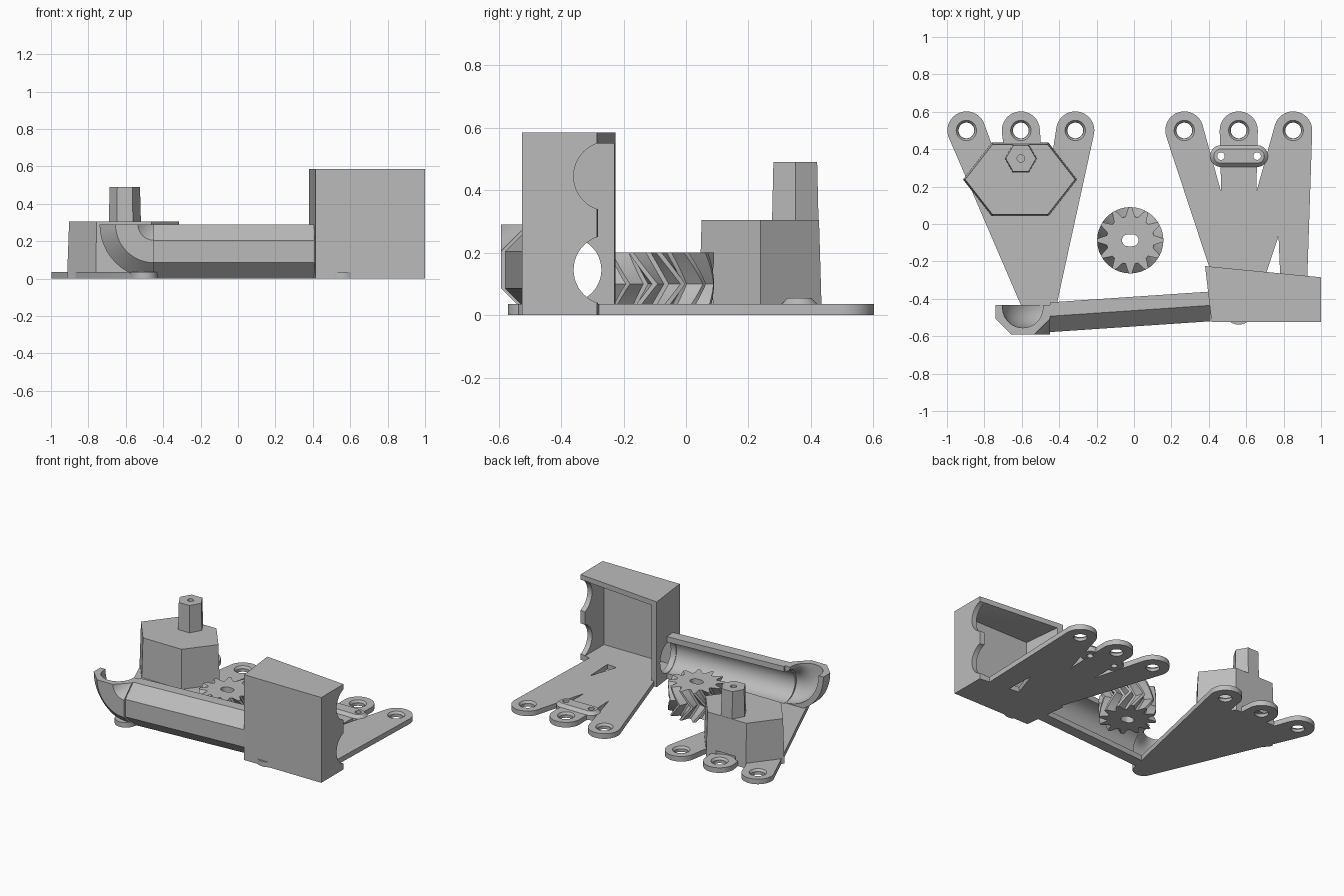
import bpy, bmesh
from math import sin, cos, pi, radians
from mathutils import Matrix, Vector

old = bpy.data.objects.get("Cube")
if old:
    bpy.data.objects.remove(old, do_unlink=True)

GREY = (0.5, 0.5, 0.5, 1)
grey = bpy.data.materials.new("plain grey")
grey.use_nodes = True
grey.diffuse_color = GREY
grey.node_tree.nodes["Principled BSDF"].inputs["Base Color"].default_value = GREY


def finish(name, bm):
    """Turn a bmesh into a grey object."""
    bmesh.ops.recalc_face_normals(bm, faces=bm.faces)
    mesh = bpy.data.meshes.new(name)
    bm.to_mesh(mesh)
    bm.free()
    mesh.materials.append(grey)
    ob = bpy.data.objects.new(name, mesh)
    bpy.context.collection.objects.link(ob)
    return ob


def loft(name, rings, cap=True):
    """Skin a list of closed rings, each a list of points."""
    bm = bmesh.new()
    rows = [[bm.verts.new(p) for p in ring] for ring in rings]
    n = len(rows[0])
    for a, b in zip(rows, rows[1:]):
        for i in range(n):
            j = (i + 1) % n
            bm.faces.new((a[i], a[j], b[j], b[i]))
    if cap:
        bm.faces.new(rows[0])
        bm.faces.new(rows[-1])
    bmesh.ops.remove_doubles(bm, verts=bm.verts, dist=1e-5)
    return finish(name, bm)


def prism(name, pts, z0, z1, top=None):
    return loft(name, [[(x, y, z0) for x, y in pts], [(x, y, z1) for x, y in (top or pts)]])


def hull(name, circles, z0, z1, shrink=0.0, n=40):
    """Flat slab wrapped around circles (x, y, r)."""
    bm = bmesh.new()
    for x, y, r in circles:
        for z, q in ((z0, r), (z1, r - shrink)):
            for i in range(n):
                a = 2 * pi * i / n
                bm.verts.new((x + q * cos(a), y + q * sin(a), z))
    res = bmesh.ops.convex_hull(bm, input=bm.verts)
    loose = [v for v in bm.verts if not v.link_faces]
    bmesh.ops.delete(bm, geom=loose, context='VERTS')
    bmesh.ops.dissolve_limit(bm, angle_limit=radians(1), verts=bm.verts, edges=bm.edges)
    return finish(name, bm)


def x_cylinder(x0, x1, y, z, r, n=48):
    ang = [2 * pi * i / n for i in range(n)]
    return loft("cutter", [[(x, y + r * cos(a), z + r * sin(a)) for a in ang] for x in (x0, x1)])


def combine(ob, others, op):
    """Boolean the others into ob and remove them."""
    for o in others:
        m = ob.modifiers.new("bool", 'BOOLEAN')
        m.operation, m.object, m.solver = op, o, 'EXACT'
    dg = bpy.context.evaluated_depsgraph_get()
    dg.update()
    mesh = bpy.data.meshes.new_from_object(ob.evaluated_get(dg))
    ob.modifiers.clear()
    ob.data = mesh
    for o in others:
        bpy.data.objects.remove(o, do_unlink=True)
    return ob


T = 0.035          # plate thickness
LUG_Y, LUG_R = 0.5, 0.102


def fingers(name, cx, tip, extra=()):
    """Three lugs joined by tapering fingers to one rounded tip."""
    lugs = [(cx + dx, LUG_Y, LUG_R) for dx in (-0.291, 0, 0.291)]
    parts = [hull(name, [lug, tip], 0, T) for lug in lugs]
    parts += [hull("brace", [lugs[2], e], 0, T) for e in extra]
    return combine(parts[0], parts[1:], 'UNION'), lugs


def lug_holes(ob, lugs):
    cut = [hull("cutter", [(x, y, 0.042)], -0.01, T + 0.01) for x, y, r in lugs]
    cut += [hull("cutter", [(x, y, 0.044)], T - 0.015, T + 0.005, -0.014) for x, y, r in lugs]
    return combine(ob, cut, 'DIFFERENCE')


# Right-hand plate (-x) with its hexagonal block and post
plate, lugs = fingers("block_plate", -0.605, (-0.5, -0.5, 0.07))
lug_holes(plate, lugs)

HX, HY = -0.609, 0.238


def hexagon(rx, half, ry):
    pts = [(rx, 0), (half, ry), (-half, ry), (-rx, 0), (-half, -ry), (half, -ry)]
    return [(HX + x, HY + y) for x, y in pts]


block = prism("hexagonal_block", hexagon(0.305, 0.152, 0.197), 0, 0.305,
              hexagon(0.294, 0.147, 0.188))
combine(block, [hull("cutter", [(-0.605, LUG_Y, 0.1)], T, 0.06),
                hull("cutter", [(-0.605, LUG_Y, 0.06)], -0.01, T + 0.01)], 'DIFFERENCE')
post = hull("hexagonal_post", [(-0.605, 0.35, 0.086)], 0.3, 0.49, 0.005, n=6)
combine(post, [hull("cutter", [(-0.605, 0.35, 0.02)], 0.35, 0.6)], 'DIFFERENCE')

# Left-hand plate (+x) with a side brace and a two-hole pad
plate2, lugs2 = fingers("box_plate", 0.56, (0.56, -0.46, 0.078), [(0.855, -0.45, 0.066)])
lug_holes(plate2, lugs2)
pad_x = (0.465, 0.658)
combine(plate2, [hull("cutter", [(x, 0.363, 0.02)], -0.1, 0.1) for x in pad_x], 'DIFFERENCE')
pad = hull("pad", [(x, 0.363, 0.058) for x in pad_x], 0.002, T)
cap = hull("pad_top", [(x, 0.363, 0.058) for x in pad_x], T, 0.055, 0.02)
combine(pad, [cap], 'UNION')
combine(pad, [hull("cutter", [(x, 0.363, 0.02)], -0.1, 0.1) for x in pad_x], 'DIFFERENCE')

# Open-backed box with notched outer wall and a round opening to the trough
box = prism("open_box", [(0.38, -0.225), (0.415, -0.525), (1, -0.525), (1, -0.285)], 0, 0.585)
cuts = [prism("cutter", [(0.41, -0.1), (0.452, -0.49), (0.965, -0.49), (0.965, -0.1)], T, 0.55)]
cuts += [x_cylinder(0.93, 1.1, -0.249, z, 0.111) for z in (0.145, 0.445)]
cuts += [x_cylinder(0.3, 0.5, -0.375, 0.145, 0.104)]
combine(box, cuts, 'DIFFERENCE')

# Half-pipe trough: faceted outside, round inside, open to the back
R, H, BORE, BACK = 0.145, 0.06, 0.108, 0.014
section = [(BACK, R), (-H, R), (-R, H), (-R, -H), (-H, -R), (BACK, -R), (BACK, -BORE)]
section += [(-BORE * cos(a), BORE * sin(a)) for a in (pi * i / 24 - pi / 2 for i in range(25))]
section += [(BACK, BORE)]

ends = [(0.41, -0.375), (-0.45, -0.433)]
loft("trough", [[(x, cy + u, R + v) for u, v in section] for x, cy in ends])

# Elbow: the same section turned a quarter about a cross axis
PX, PZ = -0.45, 2 * R
bend = [pi / 2 * i / 12 for i in range(13)]
loft("trough_elbow", [[(PX - (R - v) * sin(a), -0.447 + u, PZ - (R - v) * cos(a))
                       for u, v in section] for a in bend])

# Herringbone gear with a flat-sided shaft hole
GX, GY, TEETH, TWIST, STEPS = -0.02, -0.087, 12, 0.45, 10
tooth = [(-0.2, 0.128), (-0.05, 0.177), (0.05, 0.177), (0.2, 0.128)]
rings = []
for s in range(STEPS + 1):
    f = s / STEPS
    turn = TWIST * (1 - abs(2 * f - 1))
    rings.append([(GX + r * cos(2 * pi * k / TEETH + a + turn),
                   GY + r * sin(2 * pi * k / TEETH + a + turn), 0.2 * f)
                  for k in range(TEETH) for a, r in tooth])
gear = loft("herringbone_gear", rings)
combine(gear, [hull("cutter", [(GX + d, GY, 0.032) for d in (-0.012, 0.012)], -0.1, 0.3)],
        'DIFFERENCE')

# Smooth shading with sharp edges kept
for ob in list(bpy.context.scene.objects):
    if ob.type == 'MESH' and grey.name in ob.data.materials:
        bpy.ops.object.select_all(action='DESELECT')
        ob.select_set(True)
        bpy.context.view_layer.objects.active = ob
        bpy.ops.object.shade_smooth_by_angle(angle=radians(25))
